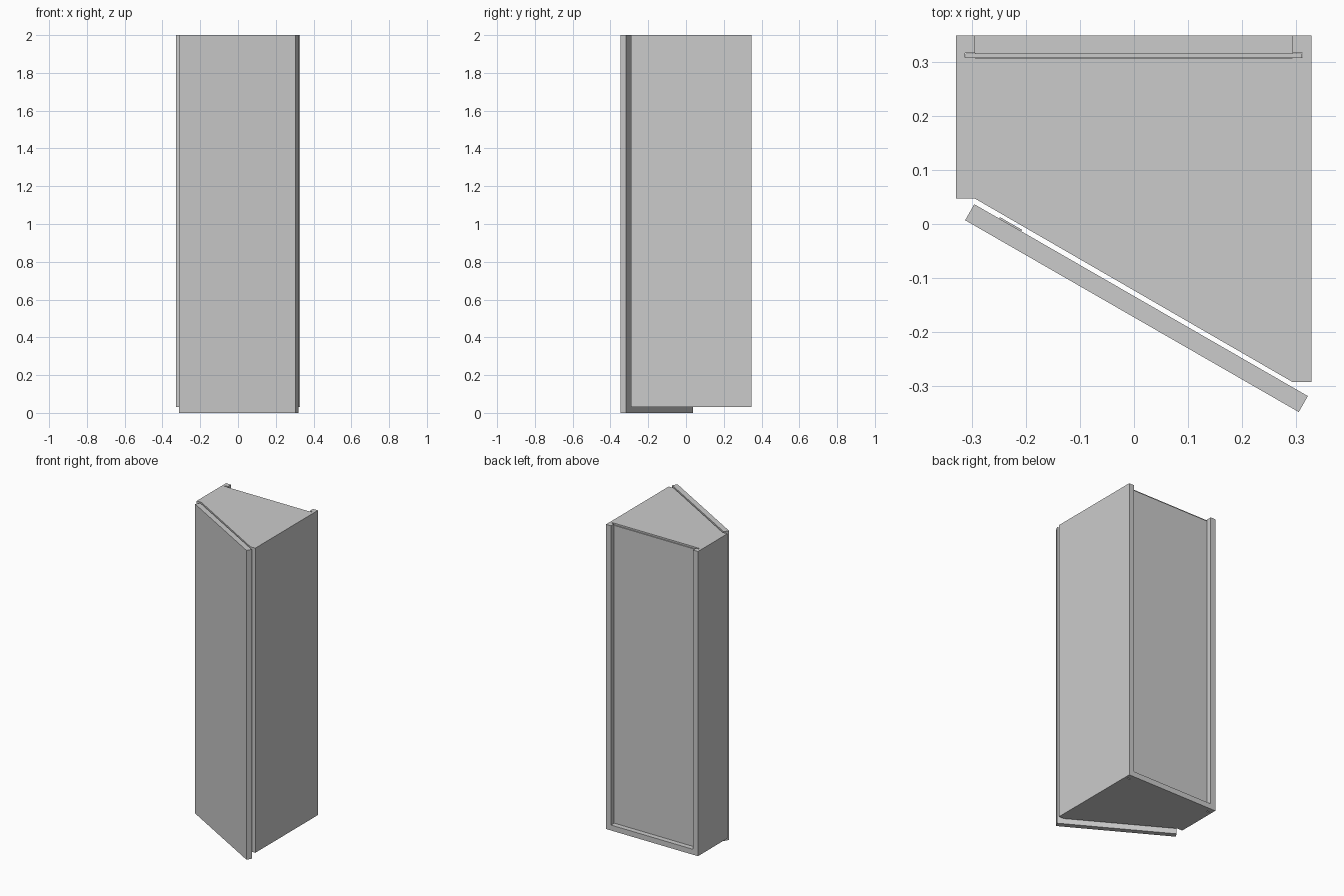
import bpy, bmesh
from math import radians, cos, sin

if "Cube" in bpy.data.objects:
    bpy.data.objects.remove(bpy.data.objects["Cube"])

# Prism: extrude a flat outline from z0 to z1
def prism(name, outline, z0, z1):
    bm = bmesh.new()
    face = bm.faces.new([bm.verts.new((x, y, z0)) for x, y in outline])
    ext = bmesh.ops.extrude_face_region(bm, geom=[face])
    verts = [v for v in ext["geom"] if isinstance(v, bmesh.types.BMVert)]
    bmesh.ops.translate(bm, verts=verts, vec=(0, 0, z1 - z0))
    bmesh.ops.recalc_face_normals(bm, faces=bm.faces[:])
    mesh = bpy.data.meshes.new(name)
    bm.to_mesh(mesh)
    bm.free()
    ob = bpy.data.objects.new(name, mesh)
    bpy.context.collection.objects.link(ob)
    return ob

def rect(x0, x1, y0, y1):
    return [(x0, y0), (x1, y0), (x1, y1), (x0, y1)]

BASE, TOP, T, BACK = 0.03, 2.0, 0.035, 0.348
XL, XR = -0.294, 0.293             # inner faces of the side panels
YL, YR = 0.047, -0.292             # front edges of the side panels

# Side panels, each split by a groove that holds the back panel
G0, G1, GD = 0.308, 0.316, 0.018
prism("left_side", [(XL - T, YL), (XL, YL), (XL, G0), (XL - GD, G0), (XL - GD, G1),
                    (XL, G1), (XL, BACK), (XL - T, BACK)], BASE, TOP)
prism("right_side", [(XR + T, YR), (XR, YR), (XR, G0), (XR + GD, G0), (XR + GD, G1),
                     (XR, G1), (XR, BACK), (XR + T, BACK)], BASE, TOP)

# Bottom runs to the back edge, top stops at the back panel
def deck(name, back, z0, z1):
    prism(name, [(XL, YL), (XR, YR), (XR, back), (XL, back)], z0, z1)
deck("bottom_panel", BACK, BASE, BASE + T)
deck("top_panel", G0 - 0.001, TOP - T, TOP)

# Thin recessed back panel
prism("back_panel", rect(XL - GD + 0.001, XR + GD - 0.001, G0, G1 - 0.001), BASE + T, TOP - 0.01)

# Slanted door, laid out along its own length then turned
ANG = radians(-29.9)
def slant(u0, u1, v0, v1):
    ox, oy = -0.312, 0.007         # outer front corner at the left
    return [(ox + u * cos(ANG) - v * sin(ANG), oy + u * sin(ANG) + v * cos(ANG))
            for u, v in rect(u0, u1, v0, v1)]
prism("door", slant(0, 0.711, 0, 0.034), 0, TOP)

# Hinge plates in the gap between door and carcass
for i, z in enumerate((0.2, 1.8)):
    prism(f"hinge_{i + 1}", slant(0.053, 0.1, 0.032, 0.037), z - 0.03, z + 0.03)
